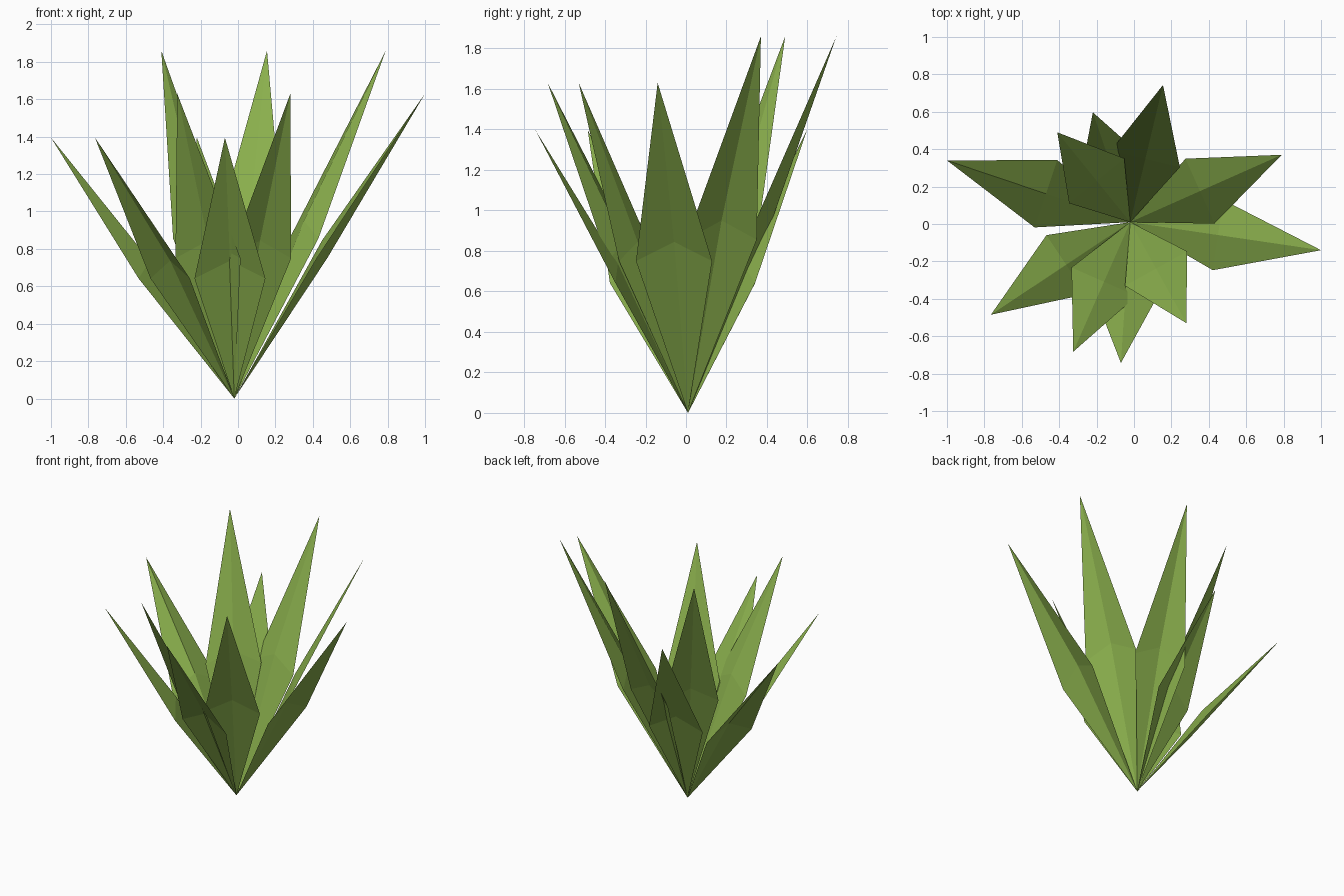
import bpy
from mathutils import Vector

if "Cube" in bpy.data.objects:
    bpy.data.objects.remove(bpy.data.objects["Cube"])

green = bpy.data.materials.new("leaf_green")
green.diffuse_color = (0.26, 0.44, 0.075, 1)
green.use_nodes = True
green.node_tree.nodes["Principled BSDF"].inputs["Base Color"].default_value = green.diffuse_color

ROOT = Vector((-0.02, 0.01, 0))   # point where all leaves meet
HALF_WIDTH = 0.19
WIDEST = 0.46                     # fraction of leaf length at widest point
FOLD = 0.095                      # lift of the centre crease


def leaf(name, tip):
    """Creased diamond blade from the root to the tip."""
    tip = Vector(tip)
    axis = tip - ROOT
    side = Vector((-axis.y, axis.x, 0)).normalized() * HALF_WIDTH
    mid = ROOT + axis * WIDEST
    verts = [ROOT, mid - side, mid + Vector((0, 0, FOLD)), mid + side, tip]
    faces = [(0, 1, 2), (0, 2, 3), (1, 4, 2), (2, 4, 3)]
    mesh = bpy.data.meshes.new(name)
    mesh.from_pydata(verts, [], faces)
    mesh.materials.append(green)
    obj = bpy.data.objects.new(name, mesh)
    bpy.context.collection.objects.link(obj)


# Leaf tips grouped by the three leaf heights
tips = {
    ("tall_leaf", 1.86): [(0.79, 0.37), (0.155, 0.743), (-0.41, 0.49)],
    ("medium_leaf", 1.63): [(1.0, -0.14), (0.28, -0.53), (-0.325, -0.683)],
    ("short_leaf", 1.395): [(-0.07, -0.743), (-0.765, -0.485),
                            (-1.0, 0.34), (-0.22, 0.597)],
}
for (name, height), points in tips.items():
    for i, (x, y) in enumerate(points, 1):
        leaf(f"{name}_{i}", (x, y, height))
